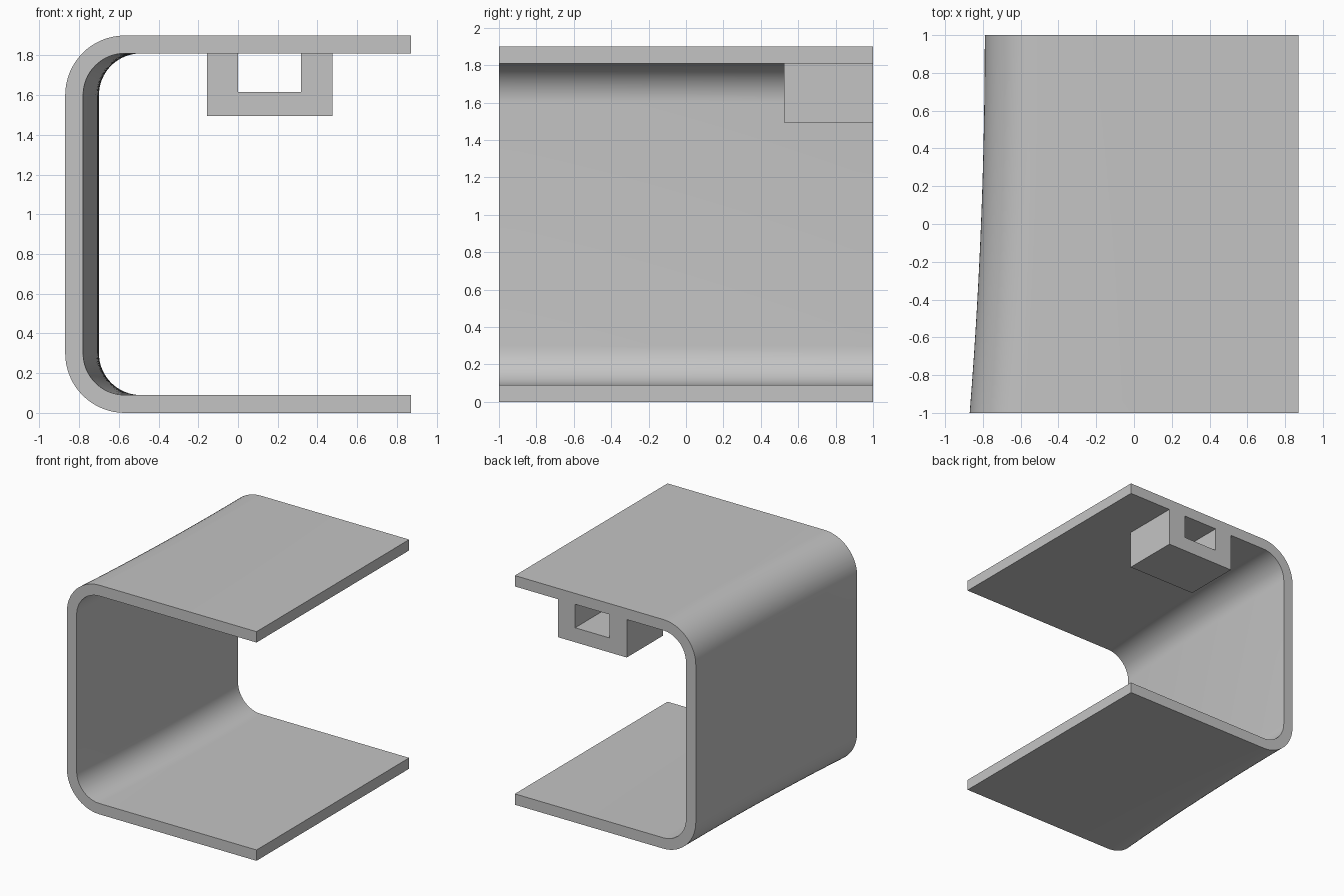
import bpy, bmesh, math

cube = bpy.data.objects.get("Cube")
if cube:
    bpy.data.objects.remove(cube, do_unlink=True)

grey = bpy.data.materials.new("plain grey")
grey.use_nodes = True
colour = (0.55, 0.55, 0.55, 1)
grey.diffuse_color = colour
grey.node_tree.nodes["Principled BSDF"].inputs["Base Color"].default_value = colour

HEIGHT, THICK, RIGHT = 1.9, 0.09, 0.87
RADIUS = 0.3
ARC_STEPS, LENGTH_STEPS = 16, 20


def loft(name, profile_at, stations):
    """Skin a closed x-z profile along y and cap both ends."""
    bm = bmesh.new()
    rings = [[bm.verts.new((x, y, z)) for x, z in profile_at(y)] for y in stations]
    for a, b in zip(rings, rings[1:]):
        for i in range(len(a)):
            j = (i + 1) % len(a)
            bm.faces.new((a[i], a[j], b[j], b[i]))
    bm.faces.new(rings[0])
    bm.faces.new(rings[-1])
    bmesh.ops.recalc_face_normals(bm, faces=bm.faces[:])
    mesh = bpy.data.meshes.new(name)
    bm.to_mesh(mesh)
    bm.free()
    mesh.materials.append(grey)
    obj = bpy.data.objects.new(name, mesh)
    bpy.context.collection.objects.link(obj)
    bpy.ops.object.select_all(action='DESELECT')
    obj.select_set(True)
    bpy.context.view_layer.objects.active = obj
    bpy.ops.object.shade_smooth_by_angle(angle=math.radians(30))
    return obj


def c_line(left, inset):
    """Open C line from top right, round the left wall, to bottom right."""
    r = RADIUS - inset
    cx = left + RADIUS
    points = [(RIGHT, HEIGHT - inset)]
    for cz, start in ((HEIGHT - RADIUS, 90), (RADIUS, 180)):
        for i in range(ARC_STEPS + 1):
            a = math.radians(start + 90 * i / ARC_STEPS)
            points.append((cx + r * math.cos(a), cz + r * math.sin(a)))
    points.append((RIGHT, inset))
    return points


def shell_profile(y):
    # The side wall bows gently inwards towards the back
    left = -0.79 - 0.08 * ((1 - y) / 2) ** 2
    return c_line(left, 0) + c_line(left, THICK)[::-1]


# Curved C-shaped shell
loft("shell", shell_profile,
     [-1 + 2 * i / LENGTH_STEPS for i in range(LENGTH_STEPS + 1)])

# U-shaped bracket hanging under the top plate at the back
x0, x1, h0, h1 = -0.157, 0.475, 0.0, 0.317
low, floor, top = 1.495, 1.615, HEIGHT - THICK
bracket = [(x0, top), (x0, low), (x1, low), (x1, top),
           (h1, top), (h1, floor), (h0, floor), (h0, top)]
loft("bracket", lambda y: bracket, [0.525, 1.0])
